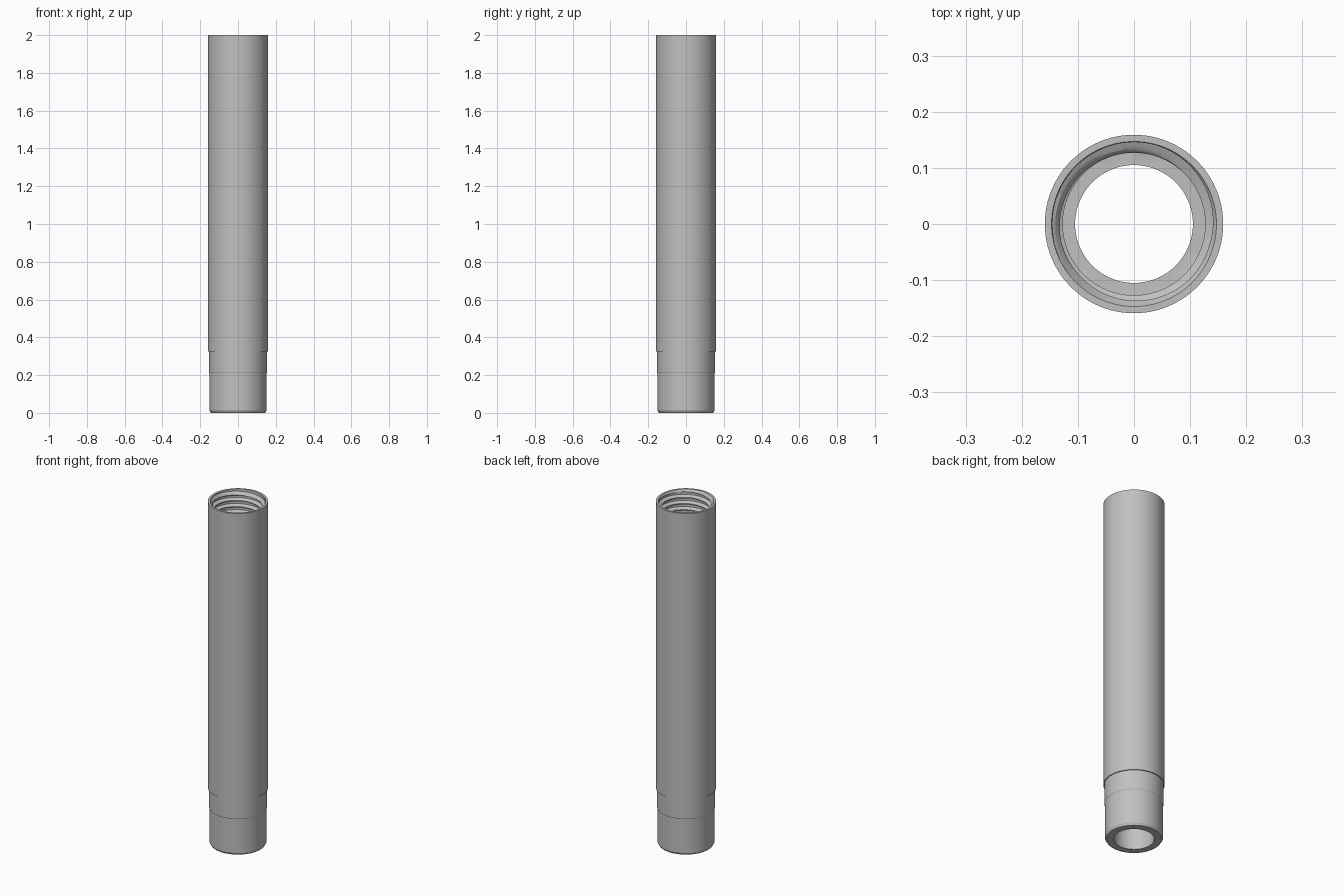
import bpy
import bmesh
import math

cube = bpy.data.objects.get("Cube")
if cube:
    bpy.data.objects.remove(cube, do_unlink=True)

SEGS = 96
TOP, FLOOR = 2.0, 1.64          # threaded socket range
MINOR, MAJOR, BORE = 0.127, 0.146, 0.105
PITCH, STEPS = 0.036, 12

steel = bpy.data.materials.new("grey steel")
steel.use_nodes = True
colour = (0.53, 0.53, 0.53, 1)
steel.diffuse_color = colour
steel.node_tree.nodes["Principled BSDF"].inputs["Base Color"].default_value = colour


def ring(r, z):
    """Circular row of the lathe grid."""
    return [(r, z)] * (SEGS + 1)


def thread_radius(z, turn):
    """Trapezoid thread with a conical lead-in at the mouth."""
    phase = ((TOP - z) / PITCH + turn) % 1
    flank = abs(phase - 0.5) * 2                  # 0 at root, 1 at crest
    depth = min(1, max(0, (0.83 - flank) / 0.5))
    lead_in = 0.147 - (TOP - z) * 0.7
    return max(MINOR + (MAJOR - MINOR) * depth, lead_in)


def thread_row(k):
    """Helical row, clipped to the socket length."""
    row = []
    for i in range(SEGS + 1):
        turn = i / SEGS
        z = TOP - k * PITCH / STEPS + turn * PITCH
        z = max(FLOOR, min(TOP, z))
        row.append((MINOR if z == FLOOR else thread_radius(z, turn), z))
    return row


# Outside wall, from the bottom bore edge up to the rim
outer = [(BORE, 0), (0.144, 0), (0.151, 0.012), (0.151, 0.21),
         (0.154, 0.215), (0.154, 0.325), (0.159, 0.325), (0.159, TOP), (0.147, TOP)]
rows = [ring(r, z) for r, z in outer]

# Threaded socket, its floor and the plain bore
turns = (TOP - FLOOR) / PITCH + 1
rows += [thread_row(k) for k in range(math.ceil(turns * STEPS) + 1)]
rows += [ring(MINOR, FLOOR), ring(BORE, FLOOR), ring(BORE, 0)]

bm = bmesh.new()
grid = []
for row in rows:
    verts = []
    for i, (r, z) in enumerate(row):
        a = 2 * math.pi * i / SEGS
        verts.append(bm.verts.new((r * math.cos(a), r * math.sin(a), z)))
    grid.append(verts)
for low, high in zip(grid, grid[1:]):
    for i in range(SEGS):
        bm.faces.new((low[i], low[i + 1], high[i + 1], high[i]))
bmesh.ops.remove_doubles(bm, verts=bm.verts, dist=0.00002)
bmesh.ops.recalc_face_normals(bm, faces=bm.faces)

mesh = bpy.data.meshes.new("threaded_tube")
bm.to_mesh(mesh)
bm.free()
mesh.materials.append(steel)
tube = bpy.data.objects.new("threaded_tube", mesh)
bpy.context.collection.objects.link(tube)

bpy.ops.object.select_all(action='DESELECT')
tube.select_set(True)
bpy.context.view_layer.objects.active = tube
bpy.ops.object.shade_smooth_by_angle(angle=math.radians(25))
